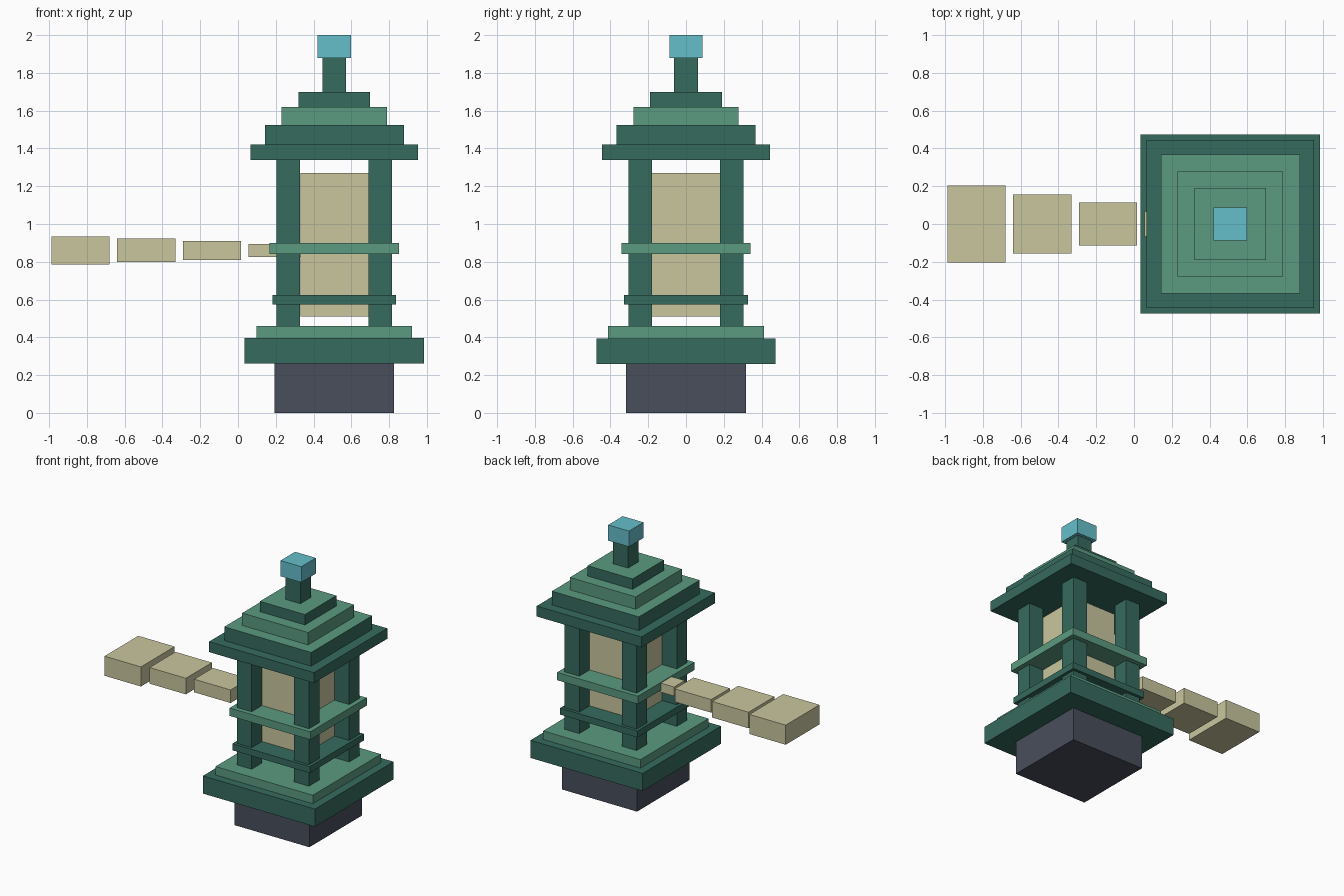
import bpy

cube = bpy.data.objects.get("Cube")
if cube:
    bpy.data.objects.remove(cube, do_unlink=True)

CX = 0.51  # axis of the lantern body


def material(name, rgb):
    """Flat material from display values, stored as linear."""
    lin = [((c / 255 + 0.055) / 1.055) ** 2.4 for c in rgb] + [1]
    m = bpy.data.materials.new(name)
    m.use_nodes = True
    m.diffuse_color = lin
    m.node_tree.nodes["Principled BSDF"].inputs["Base Color"].default_value = lin
    return m


dark = material("dark green", (54, 107, 94))
light = material("light green", (91, 155, 129))
cream = material("cream", (202, 198, 158))
slate = material("slate", (72, 78, 91))
blue = material("sky blue", (101, 191, 203))


def box(name, centre, size, mat, top=None):
    """Box with an optional second material on its upward face."""
    bpy.ops.mesh.primitive_cube_add(size=1, location=centre)
    ob = bpy.context.object
    ob.name = ob.data.name = name
    for v in ob.data.vertices:
        v.co = [a * b for a, b in zip(v.co, size)]
    ob.data.materials.append(mat)
    if top:
        ob.data.materials.append(top)
        for f in ob.data.polygons:
            f.material_index = int(f.normal.z > 0.5)
    return ob


def tier(name, half, z0, z1, mat, top=None):
    """Square slab centred on the lantern axis."""
    box(name, (CX, 0, (z0 + z1) / 2), (half * 2, half * 2, z1 - z0), mat, top)


# Base
tier("foot", 0.317, 0, 0.26, slate)
tier("base_plate", 0.475, 0.26, 0.395, dark)
tier("base_step", 0.412, 0.395, 0.46, light)

# Glowing core and the bands around it
tier("core", 0.18, 0.51, 1.27, cream)
tier("lower_band", 0.328, 0.575, 0.625, dark)
tier("upper_band", 0.342, 0.84, 0.90, light)

# Corner posts
for side, sx in (("right", -1), ("left", 1)):
    for end, sy in (("front", -1), ("back", 1)):
        box(f"{end}_{side}_post", (CX + sx * 0.243, sy * 0.243, 0.90),
            (0.125, 0.125, 0.88), dark)

# Stepped roof and finial
tier("eave", 0.444, 1.34, 1.42, dark)
tier("roof_lower", 0.368, 1.42, 1.525, dark, light)
tier("roof_middle", 0.279, 1.525, 1.62, light)
tier("roof_upper", 0.19, 1.62, 1.70, dark, light)
tier("finial_post", 0.063, 1.70, 1.88, dark)
tier("finial_cap", 0.088, 1.88, 2.0, blue)

# Beam of widening blocks cast to the side
for i, (half_y, z0, z1) in enumerate([(0.065, 0.825, 0.895), (0.113, 0.81, 0.91),
                                      (0.157, 0.80, 0.923), (0.204, 0.785, 0.935)]):
    box(f"beam_block_{i + 1}", (0.21 - 0.348 * i, 0, (z0 + z1) / 2),
        (0.308, half_y * 2, z1 - z0), cream)
